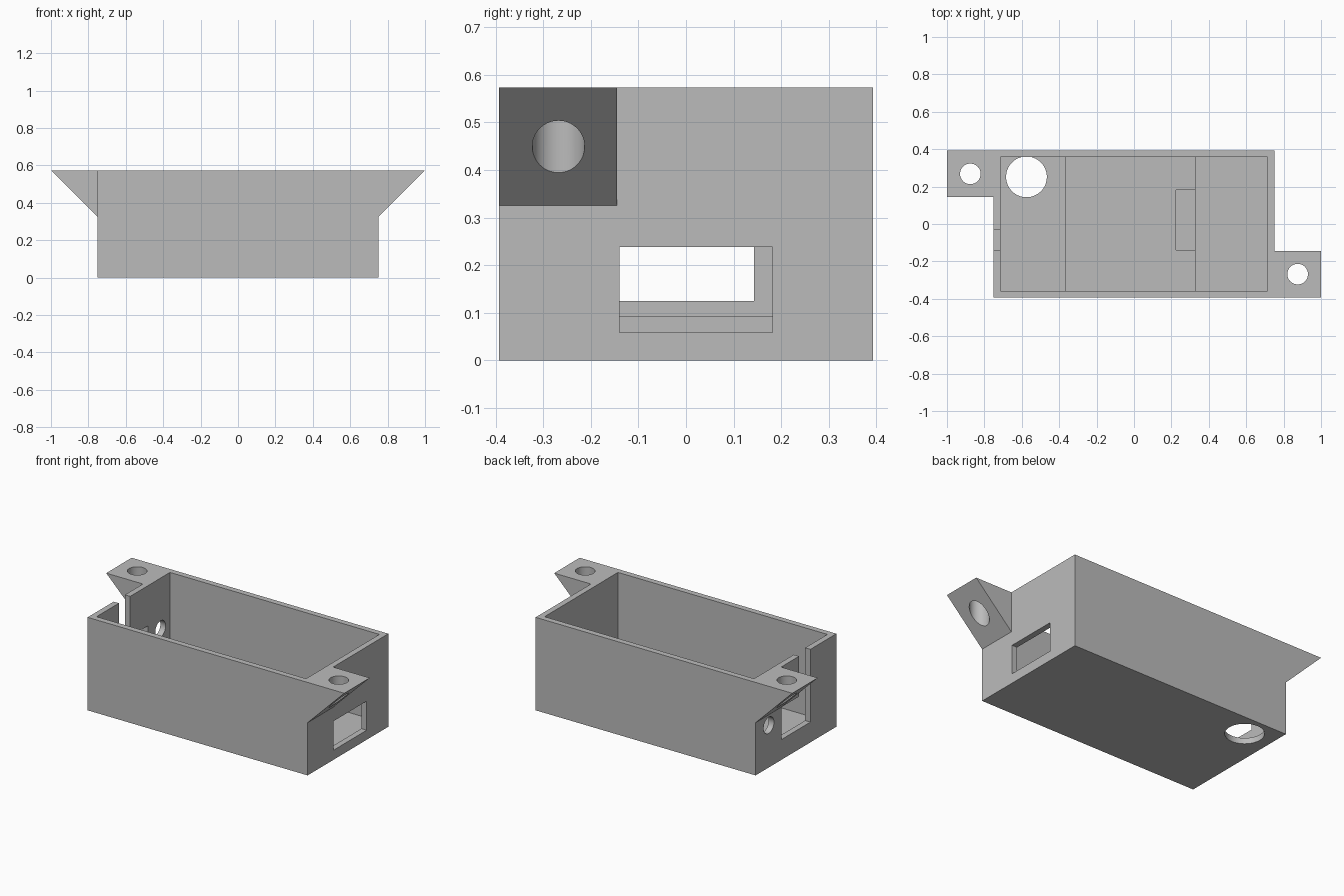
import bpy, bmesh
from mathutils import Matrix, Vector

if "Cube" in bpy.data.objects:
    bpy.data.objects.remove(bpy.data.objects["Cube"])

grey = bpy.data.materials.new("light grey plastic")
grey.diffuse_color = (0.5, 0.5, 0.5, 1)
grey.use_nodes = True
grey.node_tree.nodes["Principled BSDF"].inputs["Base Color"].default_value = grey.diffuse_color


def finish(name, bm):
    bmesh.ops.recalc_face_normals(bm, faces=bm.faces)
    mesh = bpy.data.meshes.new(name)
    bm.to_mesh(mesh)
    bm.free()
    mesh.materials.append(grey)
    ob = bpy.data.objects.new(name, mesh)
    bpy.context.collection.objects.link(ob)
    return ob


def box(name, lo, hi):
    bm = bmesh.new()
    lo, hi = Vector(lo), Vector(hi)
    m = Matrix.Translation((lo + hi) / 2) @ Matrix.Diagonal((*(hi - lo), 1))
    bmesh.ops.create_cube(bm, size=1, matrix=m)
    return finish(name, bm)


def cylinder(name, centre, radius, depth, axis="Z"):
    bm = bmesh.new()
    m = Matrix.Translation(centre)
    if axis == "X":
        m = m @ Matrix.Rotation(1.5707963, 4, "Y")
    bmesh.ops.create_cone(bm, cap_ends=True, segments=64, radius1=radius,
                          radius2=radius, depth=depth, matrix=m)
    return finish(name, bm)


def combine(target, tool, operation):
    mod = target.modifiers.new(tool.name, "BOOLEAN")
    mod.operation, mod.object, mod.solver = operation, tool, "EXACT"
    bpy.context.view_layer.objects.active = target
    bpy.ops.object.modifier_apply(modifier=mod.name)
    bpy.data.objects.remove(tool)


W, D, H, T = 0.75, 0.393, 0.573, 0.036   # half width, half depth, height, wall

# Open tray with a raised step across the middle of its floor
tray = box("enclosure", (-W, -D, 0), (W, D, H))
combine(tray, box("cavity", (-W + T, -D + T, 0.093), (W - T, D - T, 1)), "DIFFERENCE")
combine(tray, box("left_well", (-W + T, -D + T, T), (-0.365, D - T, 0.2)), "DIFFERENCE")
combine(tray, box("right_well", (0.33, -D + T, T), (W - T, D - T, 0.2)), "DIFFERENCE")

# Mounting ears: 45 degree wedges on diagonally opposite corners
for s in (1, -1):
    bm = bmesh.new()
    profile = [(W - 0.015, H), (1, H), (W, 0.325), (W - 0.015, 0.325)]
    face = bm.faces.new([bm.verts.new((s * x, -s * D, z)) for x, z in profile])
    new = bmesh.ops.extrude_face_region(bm, geom=[face])["geom"]
    bmesh.ops.translate(bm, vec=(0, s * 0.248, 0),
                        verts=[v for v in new if isinstance(v, bmesh.types.BMVert)])
    combine(tray, finish("mounting_ear", bm), "UNION")
    combine(tray, cylinder("screw_hole", (s * 0.875, -s * 0.268, 0.45), 0.055, 0.6), "DIFFERENCE")

# Right wall port, also notching the floor step
combine(tray, box("right_port", (0.225, -0.14, 0.059), (0.9, 0.182, 0.238)), "DIFFERENCE")
# Left wall window with a slot open to the rim, and a round port beside it
combine(tray, box("left_window", (-0.8, -0.14, 0.125), (-0.69, 0.143, 0.325)), "DIFFERENCE")
combine(tray, box("rim_slot", (-0.8, -0.14, 0.2), (-0.69, -0.03, 0.7)), "DIFFERENCE")
combine(tray, cylinder("round_port", (-0.73, 0.265, 0.26), 0.05, 0.1, "X"), "DIFFERENCE")
# Large cable hole through the floor
combine(tray, cylinder("floor_hole", (-0.575, 0.252, 0.03), 0.109, 0.1), "DIFFERENCE")

# Smooth bores with crisp edges
tray.select_set(True)
bpy.context.view_layer.objects.active = tray
bpy.ops.object.shade_smooth_by_angle(angle=0.5)
